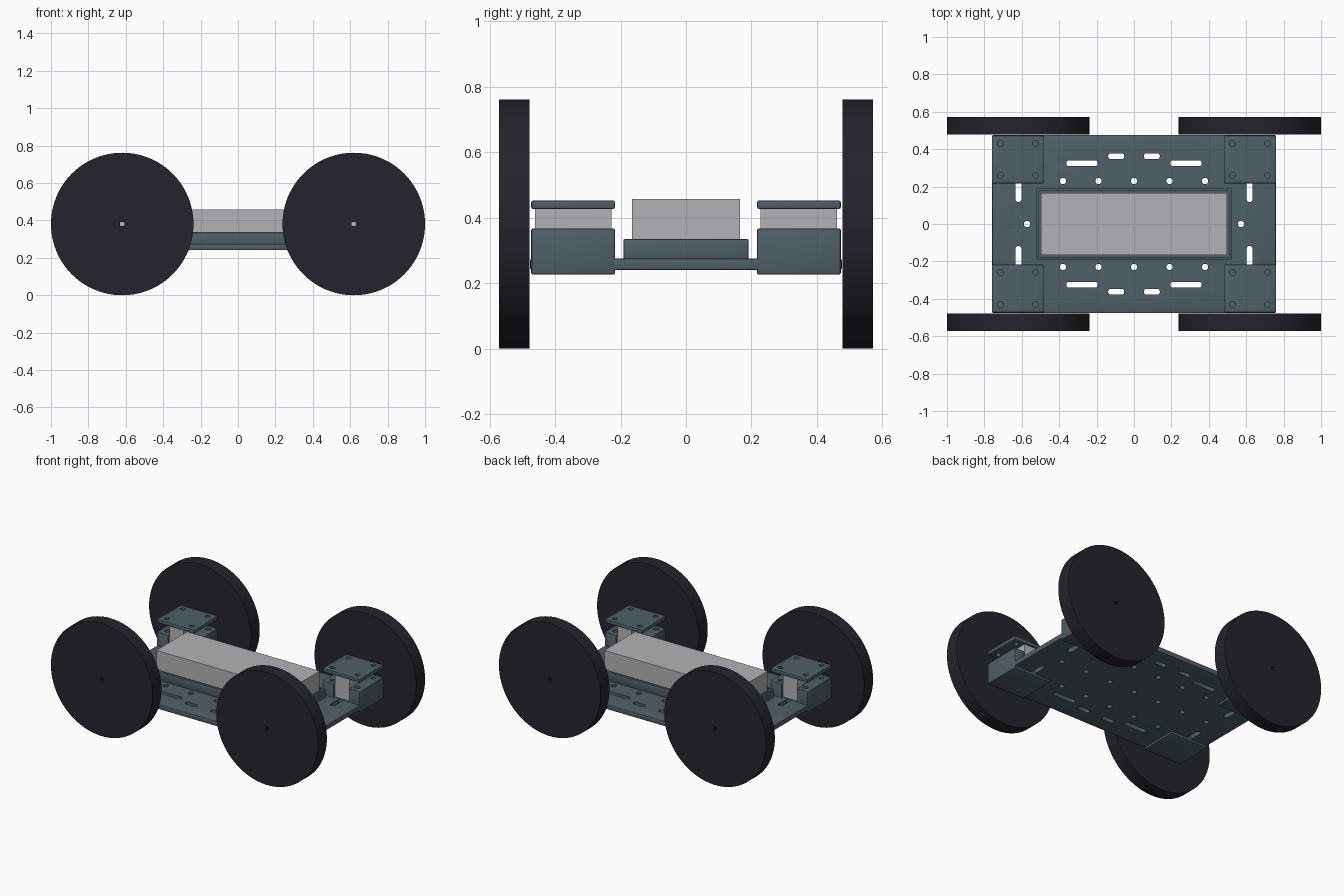
import bpy, bmesh, math
from mathutils import Vector

if "Cube" in bpy.data.objects:
    bpy.data.objects.remove(bpy.data.objects["Cube"])


def material(name, rgb):
    m = bpy.data.materials.new(name)
    m.diffuse_color = (*rgb, 1)
    m.use_nodes = True
    m.node_tree.nodes["Principled BSDF"].inputs["Base Color"].default_value = m.diffuse_color
    return m


BLACK = material("tyre black", (0.017, 0.017, 0.027))
STEEL = material("slate blue grey", (0.078, 0.117, 0.138))
GREY = material("light grey", (0.45, 0.45, 0.475))


def prism(name, outline, lo, hi, mat, axis="z", bevel=0.0):
    """Extrude an outline along z, or an (x, z) outline along y."""
    bm = bmesh.new()
    place = (lambda a, b, h: (a, b, h)) if axis == "z" else (lambda a, b, h: (a, h, b))
    face = bm.faces.new([bm.verts.new(place(a, b, lo)) for a, b in outline])
    new = bmesh.ops.extrude_face_region(bm, geom=[face])["geom"]
    step = Vector(place(0, 0, hi - lo))
    bmesh.ops.translate(bm, vec=step, verts=[v for v in new if isinstance(v, bmesh.types.BMVert)])
    bmesh.ops.recalc_face_normals(bm, faces=bm.faces)
    if bevel:
        bmesh.ops.bevel(bm, geom=list(bm.edges), offset=bevel, segments=2,
                        profile=0.5, affect="EDGES")
    mesh = bpy.data.meshes.new(name)
    bm.to_mesh(mesh)
    bm.free()
    mesh.materials.append(mat)
    obj = bpy.data.objects.new(name, mesh)
    bpy.context.collection.objects.link(obj)
    return obj


def rect(w, d, x=0, y=0):
    return [(x - w, y - d), (x + w, y - d), (x + w, y + d), (x - w, y + d)]


def slot(x, y, r, dx=0.0, dy=0.0, n=20):
    """Round hole, or a slot when stretched by dx or dy."""
    pts = []
    for i in range(n):
        a = 2 * math.pi * (i + 0.5) / n
        c, s = math.cos(a), math.sin(a)
        pts.append((x + r * c + math.copysign(dx, c), y + r * s + math.copysign(dy, s)))
    return pts


def cut(obj, outlines, lo, hi, axis="z"):
    """Remove prisms from an object and bake the result."""
    cutters = [prism("cutter", o, lo, hi, obj.data.materials[0], axis) for o in outlines]
    for c in cutters:
        c.hide_render = True
        mod = obj.modifiers.new("hole", "BOOLEAN")
        mod.operation = "DIFFERENCE"
        mod.solver = "EXACT"
        mod.object = c
    dg = bpy.context.evaluated_depsgraph_get()
    mesh = bpy.data.meshes.new_from_object(obj.evaluated_get(dg))
    obj.modifiers.clear()
    obj.data = mesh
    for c in cutters:
        bpy.data.objects.remove(c)


def smooth(obj):
    bpy.ops.object.select_all(action="DESELECT")
    obj.select_set(True)
    bpy.context.view_layer.objects.active = obj
    bpy.ops.object.shade_smooth_by_angle(angle=math.radians(30))


def four_corners(obj, x, y):
    """Repeat a symmetric part at all four corners."""
    smooth(obj)
    base = obj.name
    for sx, end in ((1, "right"), (-1, "left")):
        for sy, side in ((1, "back"), (-1, "front")):
            o = obj if sx == sy == 1 else obj.copy()
            if o is not obj:
                bpy.context.collection.objects.link(o)
            o.location = (sx * x, sy * y, 0)
            o.name = f"{base}_{side}_{end}"


# Chassis plate with mounting holes and slots
plate = prism("chassis_plate", rect(0.758, 0.476), 0.241, 0.275, STEEL, bevel=0.005)
holes = [slot(x * 0.19, y * 0.23, 0.017) for x in range(-2, 3) for y in (-1, 0, 1)]
for sx in (-1, 1):
    holes.append(slot(sx * 0.572, 0, 0.017))
    for sy in (-1, 1):
        holes.append(slot(sx * 0.278, sy * 0.325, 0.016, dx=0.068))
        holes.append(slot(sx * 0.095, sy * 0.362, 0.016, dx=0.027))
        holes.append(slot(sx * 0.618, sy * 0.19, 0.016, dy=0.057))
cut(plate, holes, 0.2, 0.3)
smooth(plate)

# Battery tray and battery
tray = prism("battery_tray", rect(0.522, 0.191), 0.274, 0.335, STEEL, bevel=0.004)
cut(tray, [rect(0.508, 0.177)], 0.285, 0.4)
smooth(tray)
prism("battery", rect(0.496, 0.165), 0.285, 0.458, GREY)

# Motor brackets: channel between two drilled posts
bolts = [slot(sx * 0.094, sy * 0.085, 0.016) for sx in (-1, 1) for sy in (-1, 1)]
u = [(-0.14, 0.226), (0.14, 0.226), (0.14, 0.368), (0.056, 0.368),
     (0.056, 0.278), (-0.056, 0.278), (-0.056, 0.368), (-0.14, 0.368)]
bracket = prism("motor_bracket", u, -0.128, 0.128, STEEL, axis="y", bevel=0.006)
cut(bracket, bolts, 0.29, 0.4)
four_corners(bracket, 0.62, 0.345)

# Motors and their clamp plates
four_corners(prism("motor", rect(0.054, 0.117), 0.278, 0.428, GREY), 0.62, 0.345)
clamp = prism("clamp_plate", rect(0.14, 0.128), 0.427, 0.453, STEEL, bevel=0.006)
cut(clamp, bolts, 0.4, 0.5)
four_corners(clamp, 0.62, 0.345)

# Wheels with a square axle hole
disc = [(0.381 * math.cos(i * math.tau / 96), 0.381 + 0.381 * math.sin(i * math.tau / 96))
        for i in range(96)]
wheel = prism("wheel", disc, -0.047, 0.047, BLACK, axis="y")
cut(wheel, [rect(0.011, 0.011, 0, 0.381)], -0.1, 0.1, axis="y")
four_corners(wheel, 0.619, 0.525)
